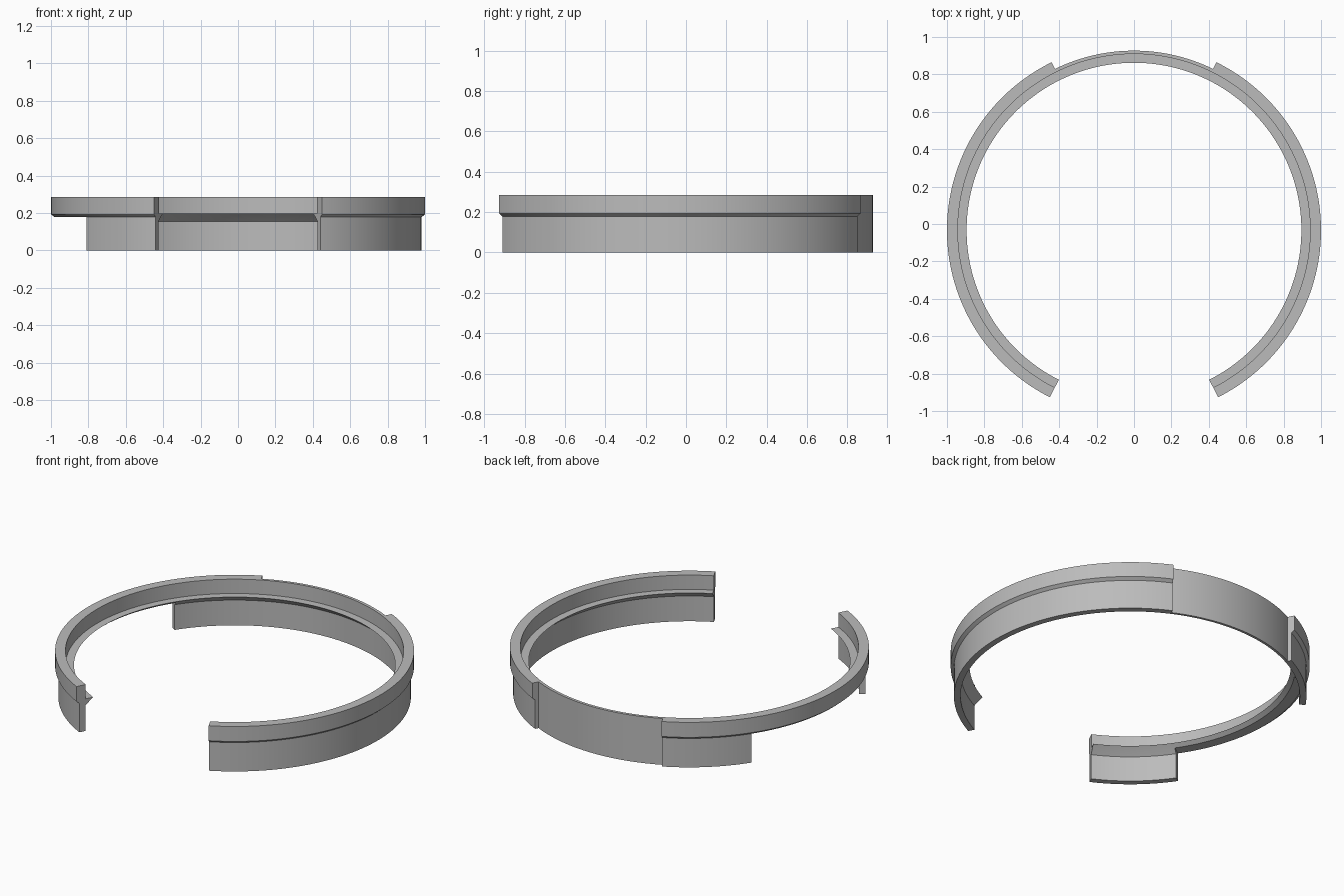
import bpy
import bmesh
from math import radians, sin, cos, ceil

cube = bpy.data.objects.get("Cube")
if cube:
    bpy.data.objects.remove(cube, do_unlink=True)

CENTER_Y = -0.033
SHELF_Z = 0.178    # underside where the skirt is missing
THIN_R = 0.96      # outer radius of the recessed back

# Cross-section (radius, height): rim, chamfer, skirt, inner lip
profile = [(1.0, 0.285), (1.0, 0.193), (0.982, SHELF_Z), (0.982, 0.0),
           (0.945, 0.0), (0.945, 0.155), (0.919, SHELF_Z), (0.895, 0.197),
           (0.942, 0.197), (0.942, 0.285)]


def full(r, z):
    return r, z


def recessed(r, z):
    return min(r, THIN_R), z


def no_skirt(r, z):
    return r, max(z, SHELF_Z)


# Arc sections in degrees, from the front opening around the back
sections = [(-63.3, 63.9, full), (63.9, 116.1, recessed),
            (116.1, 145.7, full), (145.7, 214.3, no_skirt),
            (214.3, 243.3, full)]

# Sweep the section; doubled rings at each change form the step faces
bm = bmesh.new()
rings = []
for start, end, shape in sections:
    steps = ceil((end - start) / 2)
    for i in range(steps + 1):
        a = radians(start + (end - start) * i / steps)
        ring = []
        for point in profile:
            r, z = shape(*point)
            ring.append(bm.verts.new((r * cos(a), CENTER_Y + r * sin(a), z)))
        rings.append(ring)

n = len(profile)
for a, b in zip(rings, rings[1:]):
    for i in range(n):
        j = (i + 1) % n
        bm.faces.new((a[i], a[j], b[j], b[i]))

# End caps at the opening
bm.faces.new(rings[0])
bm.faces.new(rings[-1])
bmesh.ops.remove_doubles(bm, verts=bm.verts, dist=1e-5)
bmesh.ops.recalc_face_normals(bm, faces=bm.faces)

mesh = bpy.data.meshes.new("open_ring")
bm.to_mesh(mesh)
bm.free()
ring_obj = bpy.data.objects.new("open_ring", mesh)
bpy.context.collection.objects.link(ring_obj)

# Plain grey material
grey = bpy.data.materials.new("light_grey")
grey.use_nodes = True
color = (0.5, 0.5, 0.5, 1.0)
grey.diffuse_color = color
grey.node_tree.nodes["Principled BSDF"].inputs["Base Color"].default_value = color
mesh.materials.append(grey)

bpy.ops.object.select_all(action="DESELECT")
ring_obj.select_set(True)
bpy.context.view_layer.objects.active = ring_obj
bpy.ops.object.shade_smooth_by_angle(angle=radians(25))
